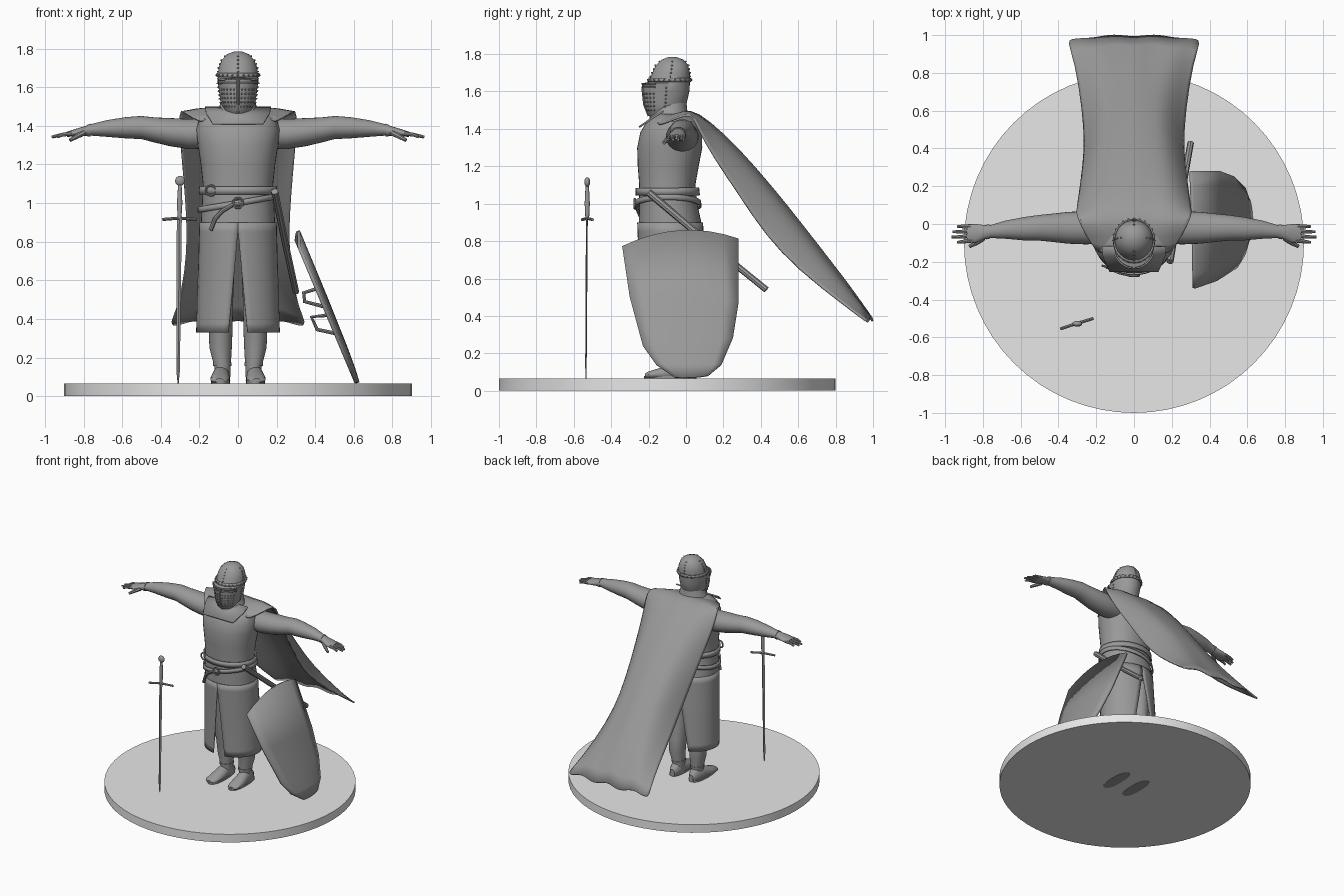
import bpy, bmesh, math
from mathutils import Vector, Matrix

cube = bpy.data.objects.get("Cube")
if cube:
    bpy.data.objects.remove(cube)


def material(name, v):
    m = bpy.data.materials.new(name)
    m.use_nodes = True
    m.diffuse_color = (v, v, v, 1)
    m.node_tree.nodes["Principled BSDF"].inputs["Base Color"].default_value = (v, v, v, 1)
    return m


GREY = material("figure grey", 0.32)
PALE = material("base pale grey", 0.8)


def finish(name, mesh, mat=GREY, mirror=False, thick=0, subsurf=0, angle=40):
    mesh.materials.clear()
    mesh.materials.append(mat)
    mesh.shade_smooth()
    mesh.set_sharp_from_angle(angle=math.radians(angle))
    ob = bpy.data.objects.new(name, mesh)
    bpy.context.scene.collection.objects.link(ob)
    if mirror:
        mod = ob.modifiers.new("mirror", 'MIRROR')
        mod.use_mirror_merge = False
    if subsurf:
        mod = ob.modifiers.new("smooth", 'SUBSURF')
        mod.levels = mod.render_levels = subsurf
    if thick:
        mod = ob.modifiers.new("thickness", 'SOLIDIFY')
        mod.thickness, mod.offset = thick, 0
    return ob


def from_bmesh(name, bm, **kw):
    bmesh.ops.recalc_face_normals(bm, faces=bm.faces)
    mesh = bpy.data.meshes.new(name)
    bm.to_mesh(mesh)
    bm.free()
    return finish(name, mesh, **kw)


def grid(name, rows, closed=False, caps=False, **kw):
    bm = bmesh.new()
    vs = [[bm.verts.new(p) for p in row] for row in rows]
    n = len(rows[0])
    for a, b in zip(vs, vs[1:]):
        for i in range(n if closed else n - 1):
            j = (i + 1) % n
            bm.faces.new((a[i], a[j], b[j], b[i]))
    if caps:
        bm.faces.new(vs[0])
        bm.faces.new(vs[-1])
    return from_bmesh(name, bm, **kw)


def ring(sec, axis='z', n=28, power=2.0):
    """Superellipse; a section is (position along axis, two centres, two radii)."""
    d, c1, c2, r1, r2 = sec
    pts = []
    for i in range(n):
        a = math.tau * i / n
        s, c = math.sin(a), -math.cos(a)
        u = c1 + r1 * math.copysign(abs(s) ** (2 / power), s)
        v = c2 + r2 * math.copysign(abs(c) ** (2 / power), c)
        pts.append({'z': (u, v, d), 'x': (d, u, v), 'y': (u, d, v)}[axis])
    return pts


def loft(name, secs, axis='z', n=28, power=2.0, **kw):
    return grid(name, [ring(s, axis, n, power) for s in secs], closed=True, caps=True, **kw)


def at(secs, z):
    """Section of a profile interpolated at height z."""
    secs = sorted(secs)
    for a, b in zip(secs, secs[1:]):
        if z <= b[0]:
            return Vector(a).lerp(Vector(b), max(0, (z - a[0]) / (b[0] - a[0])))
    return Vector(secs[-1])


def surface(secs, a, z, out=0):
    """Point on a profile; angle 0 faces the front."""
    _, cx, cy, rx, ry = at(secs, z)
    return Vector((cx + (rx + out) * math.sin(a), cy - (ry + out) * math.cos(a), z))


def tube(name, pts, r, end=1.0, **kw):
    cu = bpy.data.curves.new(name, 'CURVE')
    cu.dimensions, cu.bevel_depth, cu.bevel_resolution = '3D', r, 2
    cu.use_fill_caps = True
    sp = cu.splines.new('POLY')
    sp.points.add(len(pts) - 1)
    for i, p in enumerate(pts):
        sp.points[i].co = (*p, 1)
        sp.points[i].radius = 1 + (end - 1) * i / (len(pts) - 1)
    tmp = bpy.data.objects.new(name, cu)
    mesh = bpy.data.meshes.new_from_object(tmp)
    bpy.data.objects.remove(tmp)
    return finish(name, mesh, **kw)


def balls(name, centres, r, scale=(1, 1, 1), sub=1):
    bm = bmesh.new()
    for c in centres:
        m = Matrix.Translation(c) @ Matrix.Diagonal((*scale, 1))
        bmesh.ops.create_icosphere(bm, subdivisions=sub, radius=r, matrix=m)
    return from_bmesh(name, bm)


# round base, with soles showing flush underneath
loft("round_base", [(0.002, 0, -0.1, 0.9, 0.9), (0.066, 0, -0.1, 0.9, 0.9)], n=64, mat=PALE)

# feet and legs
loft("sole", [(0, .09, -.085, .044, .135), (.08, .09, -.085, .05, .14)], mirror=True, power=2.4)
loft("foot", [(-.22, .097, .08, .02, .012), (-.2, .097, .085, .045, .018),
              (-.13, .093, .09, .05, .035), (-.06, .088, .1, .045, .055),
              (.02, .083, .1, .04, .06), (.055, .082, .09, .02, .03)], axis='y', mirror=True)
loft("leg", [(.08, .083, -.025, .042, .052), (.15, .08, -.025, .042, .05),
             (.25, .09, -.02, .058, .066), (.35, .09, -.03, .062, .07),
             (.5, .09, -.06, .065, .075), (.9, .095, -.08, .085, .1)], mirror=True)
loft("boot_cuff", [(.155, .081, -.025, .047, .056), (.175, .082, -.025, .049, .058)], mirror=True)

# torso
torso = [(.84, 0, -.083, .193, .17), (.9, 0, -.085, .192, .167), (1.0, 0, -.095, .186, .155),
         (1.1, 0, -.1, .182, .15), (1.2, 0, -.095, .193, .163), (1.3, 0, -.087, .208, .174),
         (1.38, 0, -.08, .217, .165), (1.44, 0, -.07, .2, .14), (1.48, 0, -.07, .12, .1)]
loft("torso", torso, n=40, power=2.15)

# surcoat skirt, split at front and back
skirt = [(.9, 0, -.085, .196, .172), (.6, 0, -.07, .205, .176), (.33, 0, -.06, .213, .18)]
rows = []
for k in range(13):
    t = k / 12
    z = .9 - .57 * t
    front, back = .25 * max(0, t - .07), .5 * max(0, t - .1)
    rows.append([surface(skirt, front + (math.pi - front - back) * i / 20, z) for i in range(21)])
grid("skirt_panel", rows, mirror=True, thick=.008)


# belts, strap and buckles
def belt(name, z, height, tilt, out):
    def edge(dz):
        return [surface(torso, math.tau * i / 40, z + dz + tilt * math.sin(math.tau * i / 40), out)
                for i in range(40)]
    grid(name, [edge(-height / 2), edge(height / 2)], closed=True, thick=.01)


belt("waist_belt", 1.065, .04, 0, .014)
belt("sword_belt", 1.0, .03, .035, .016)
tube("hanging_strap", [surface(skirt if z < .9 else torso, a, z, .018) for a, z in
                       ((.15, 1.0), (-.15, .99), (-.4, .96), (-.6, .92), (-.72, .86))], .011)
for a, z in ((-.75, 1.065), (0, 1.0)):
    c = surface(torso, a, z, .024)
    tube("buckle", [c + Vector((.026 * math.sin(i * math.tau / 12), .008 * a * math.sin(i * math.tau / 12),
                                .026 * math.cos(i * math.tau / 12))) for i in range(13)], .006)

# scabbard hung on the left hip
tube("scabbard", [(.19, -.2, 1.06), (.245, .12, .79), (.30, .43, .54)], .019, end=.9)

# arms and hands
loft("arm", [(.16, -.02, 1.36, .08, .078), (.25, -.02, 1.357, .088, .078), (.35, -.02, 1.367, .084, .073),
             (.43, -.02, 1.378, .075, .065), (.5, -.02, 1.391, .068, .06), (.58, -.025, 1.39, .062, .055),
             (.68, -.03, 1.386, .048, .043), (.76, -.04, 1.379, .034, .03), (.79, -.043, 1.373, .037, .026),
             (.84, -.05, 1.364, .05, .02), (.885, -.05, 1.356, .047, .013)], axis='x', mirror=True)
for y, tip in ((-.087, .935), (-.062, .965), (-.037, .96), (-.012, .935)):
    tube("finger", [(.86, y, 1.36), (.91, y * 1.08, 1.354), (tip, y * 1.12, 1.342)], .012, end=.6, mirror=True)
tube("thumb", [(.8, -.075, 1.364), (.835, -.1, 1.345), (.87, -.118, 1.325)], .016, end=.6, mirror=True)
loft("wrist_cuff", [(.765, -.041, 1.378, .038, .033), (.78, -.042, 1.375, .039, .031)], axis='x', mirror=True)

# collar under the helmet
loft("neck_guard", [(1.42, 0, -.09, .14, .12), (1.47, 0, -.09, .105, .1), (1.56, 0, -.085, .08, .085)])
grid("collar_flap", [[(-.17, -.12, 1.495), (.17, -.12, 1.495)],
                     [(-.165, -.17, 1.465), (.165, -.17, 1.465)],
                     [(-.13, -.25, 1.41), (.13, -.25, 1.41)]], thick=.01)

# helmet
helm = [(1.45, 0, -.135, .04, .045), (1.48, 0, -.122, .075, .085), (1.53, 0, -.11, .092, .112),
        (1.6, 0, -.106, .101, .124), (1.645, 0, -.104, .108, .125), (1.65, 0, -.09, .104, .111),
        (1.7, 0, -.08, .1, .1), (1.74, 0, -.075, .085, .087), (1.77, 0, -.072, .057, .058),
        (1.785, 0, -.072, .02, .02)]
loft("helmet", helm, n=32, angle=35)


def helm_strip(name, z0, z1, a0, a1, out, n=16):
    grid(name, [[surface(helm, a0 + (a1 - a0) * i / n, z, out) for i in range(n + 1)]
                for z in (z0, z1)], thick=.008)


helm_strip("brow_band", 1.652, 1.672, 0, math.tau, .004, 32)
for s in (-1, 1):
    helm_strip("eye_slit_frame", 1.618, 1.626, s * .12, s * 1.1, .005)
    helm_strip("eye_slit_frame", 1.636, 1.644, s * .12, s * 1.1, .005)
studs = [surface(helm, math.tau * i / 24, 1.662, .009) for i in range(24)]
studs += [surface(helm, i * math.pi / 2, 1.68 + .02 * k, .002) for i in range(4) for k in range(5)]
studs += [surface(helm, .2 * i, 1.5 + .022 * k, .001) for i in range(-5, 6) if i for k in range(5)]
studs += [surface(helm, math.pi / 2 * s, 1.52 + .02 * k, .002) for s in (-1, 1) for k in range(6)]
balls("helmet_studs", studs, .0055)
tube("helmet_ridge", [surface(helm, 0, z, 0) for z in (1.47, 1.53, 1.6, 1.643)], .007)

# cape: each row gives centre y and z, half width, edge y and z
cape = [(-.17, 1.45, .2, -.14, 1.43), (-.06, 1.487, .26, -.05, 1.465), (.02, 1.512, .3, .03, 1.5),
        (.12, 1.45, .305, .06, 1.42), (.28, 1.3, .29, .14, 1.27), (.47, 1.08, .27, .29, 1.05),
        (.62, .89, .258, .42, .85), (.76, .71, .27, .6, .66), (.89, .54, .31, .85, .47),
        (.995, .39, .355, .965, .385)]
rows = []
for k, (yc, zc, w, ye, ze) in enumerate(cape):
    row = []
    for i in range(25):
        u = i / 12 - 1
        f = abs(u) ** 3
        fold = .0012 * k * math.cos(u * 10)
        row.append((w * u, yc + (ye - yc) * f - fold * .4, zc + (ze - zc) * f + fold - .008))
    rows.append(row)
grid("cape", rows, thick=.01, subsurf=1, angle=80)

# shield: each row gives low y, high y, low-side z, high-side z, middle z
shield = [(-.34, .28, .77, .81, .855), (-.3, .28, .5, .47, .5), (-.23, .25, .24, .28, .26),
          (-.16, .19, .14, .14, .14), (-.06, .12, .07, .08, .07)]
rows = []
for y0, y1, z0, z1, zm in shield:
    row = []
    for i in range(9):
        t = i / 8
        bow = 4 * t * (1 - t)
        z = z0 + (z1 - z0) * t + (zm - (z0 + z1) / 2) * bow
        row.append((.28 + (.86 - z) * .42 + .03 * bow * (y1 - y0) / .62, y0 + (y1 - y0) * t, z))
    rows.append(row)
grid("shield", rows, thick=.018, angle=20)

# arm straps on the inner side of the shield
for y in (-.1, .05):
    tube("shield_strap", [(.42, y, .56), (.34, y, .535), (.345, y, .49), (.46, y, .46)], .01)
    tube("shield_strap", [(.47, y, .42), (.38, y, .41), (.41, y, .345), (.53, y, .32)], .01)

# sword standing beside the figure
loft("sword_blade", [(.066, -.31, -.535, .003, .002), (.13, -.31, -.535, .009, .004),
                     (.92, -.304, -.53, .013, .005)], n=4)
tube("sword_guard", [(-.39, -.555, .915), (-.303, -.527, .922), (-.215, -.5, .915)], .008)
loft("sword_grip", [(.92, -.303, -.528, .01, .01), (1.0, -.302, -.528, .014, .014),
                    (1.1, -.301, -.528, .009, .009)], n=12)
balls("sword_pommel", [(-.3, -.528, 1.115)], .026, (1, .6, 1), 3)
